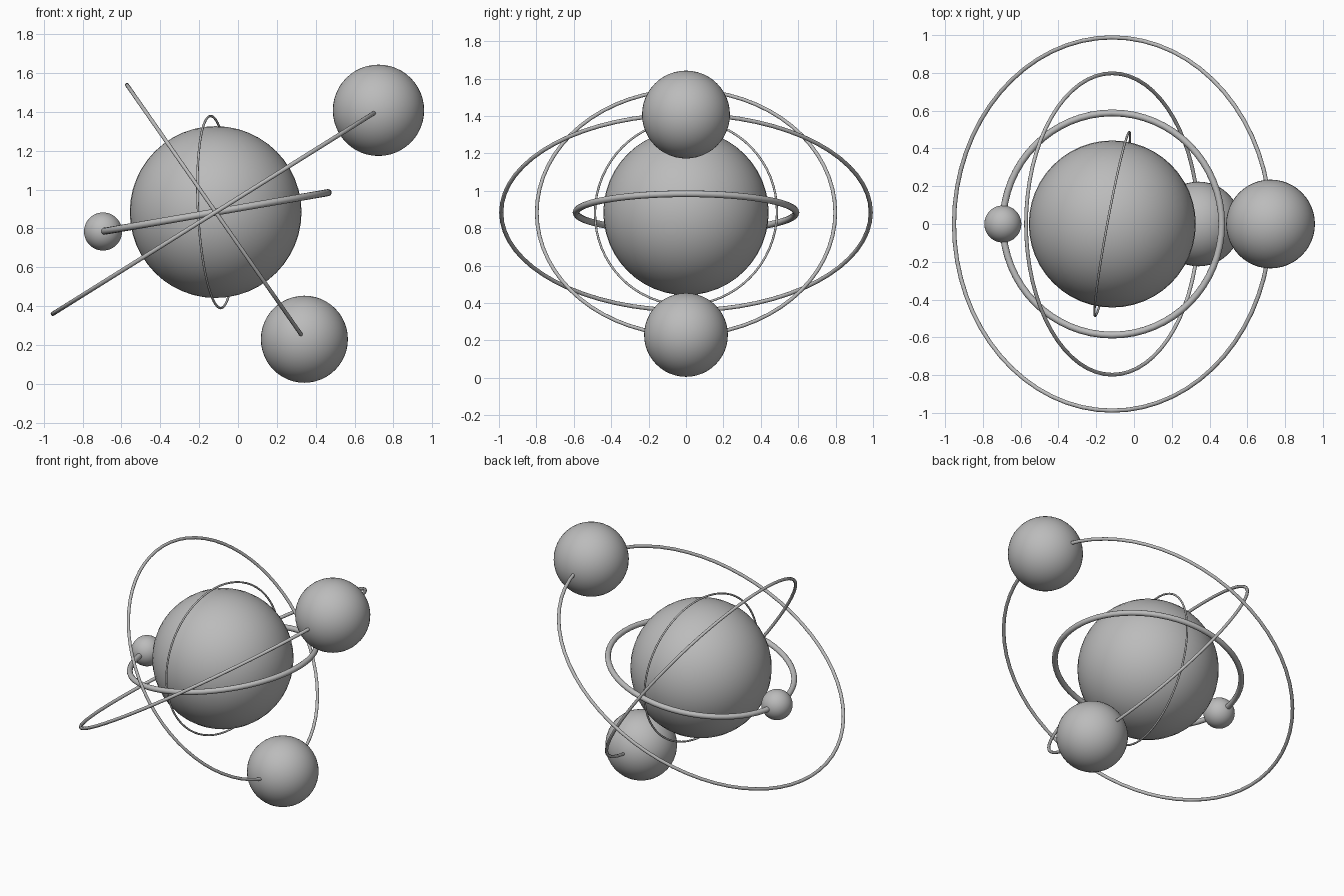
import bpy
import math
from mathutils import Vector

if "Cube" in bpy.data.objects:
    bpy.data.objects.remove(bpy.data.objects["Cube"])

CENTRE = Vector((-0.115, 0.0, 0.884))

grey = bpy.data.materials.new("plain_grey")
grey.diffuse_color = (0.5, 0.5, 0.5, 1.0)
grey.use_nodes = True
grey.node_tree.nodes["Principled BSDF"].inputs["Base Color"].default_value = grey.diffuse_color


def finish(name):
    ob = bpy.context.object
    ob.name = name
    ob.data.materials.append(grey)
    bpy.ops.object.shade_smooth()
    return ob


def ball(name, location, radius):
    bpy.ops.mesh.primitive_uv_sphere_add(segments=48, ring_count=24,
                                         radius=radius, location=location)
    return finish(name)


def ring(name, normal, radius, thickness):
    bpy.ops.mesh.primitive_torus_add(major_segments=64, minor_segments=12,
                                     major_radius=radius, minor_radius=thickness,
                                     location=CENTRE)
    ob = finish(name)
    ob.rotation_mode = 'QUATERNION'
    ob.rotation_quaternion = Vector(normal).to_track_quat('Z', 'Y')
    return ob


# Central planet
ball("planet", CENTRE, 0.442)

# Orbits tilted about y, each carrying a moon
# name, moon angle in the xz plane, orbit radius, wire radius, moon radius
orbits = [
    ("outer", 32.0, 0.988, 0.011, 0.235),
    ("middle", -55.1, 0.798, 0.010, 0.224),
    ("inner", 189.8, 0.588, 0.018, 0.098),
]
for name, angle, radius, wire, moon_radius in orbits:
    a = math.radians(angle)
    ring(name + "_orbit", (-math.sin(a), 0, math.cos(a)), radius, wire)
    offset = Vector((math.cos(a), 0, math.sin(a))) * radius
    ball(name + "_moon", CENTRE + offset, moon_radius)

# Thin upright ring close to the planet, without a moon
ring("upright_ring", (0.982, -0.183, 0.053), 0.495, 0.006)
